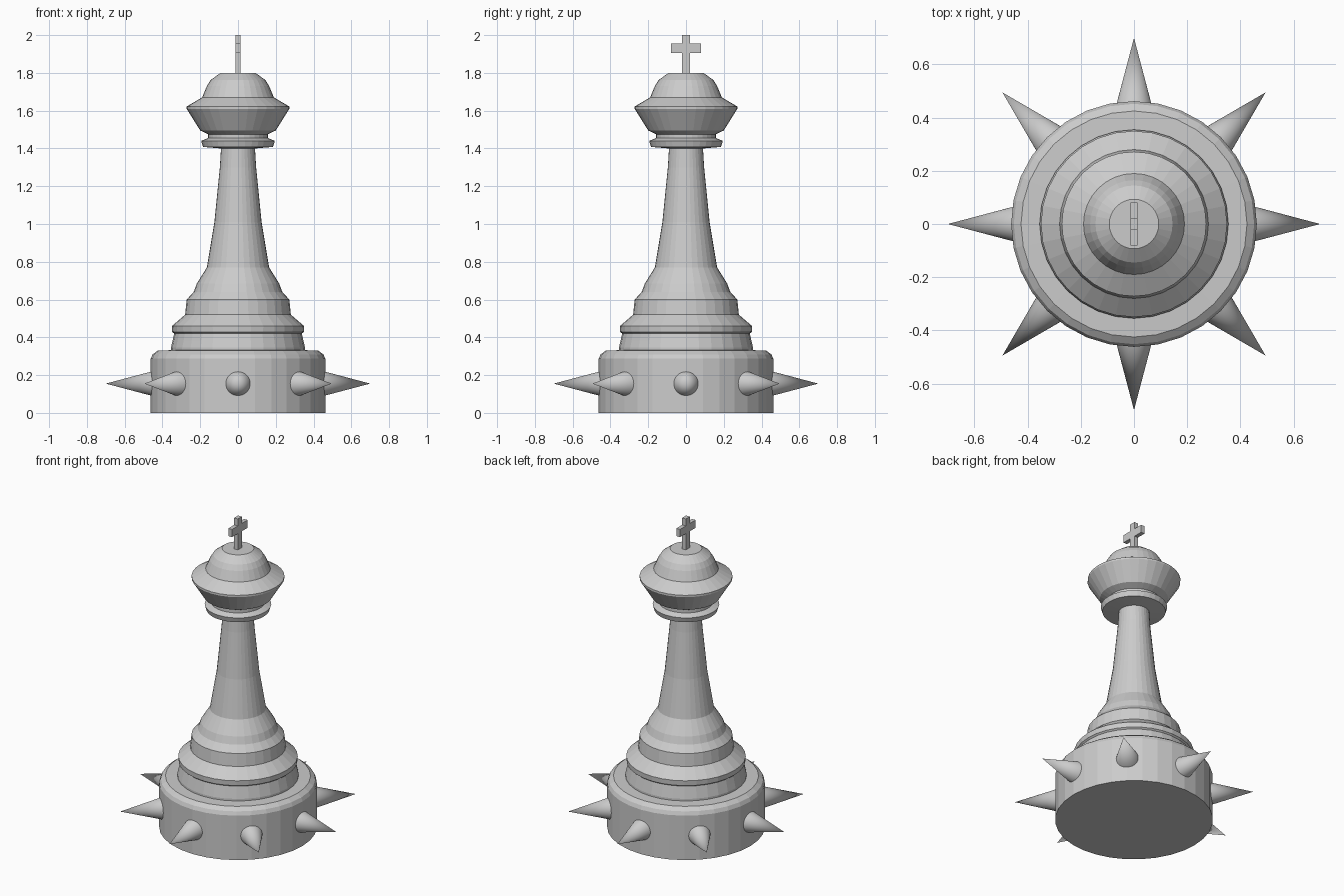
import bpy, bmesh
from math import cos, sin, pi, radians
from mathutils import Matrix, Vector

if "Cube" in bpy.data.objects:
    bpy.data.objects.remove(bpy.data.objects["Cube"])

SIDES = 32


def finish(bm, name):
    bmesh.ops.recalc_face_normals(bm, faces=bm.faces)
    mesh = bpy.data.meshes.new(name)
    bm.to_mesh(mesh)
    bm.free()
    obj = bpy.data.objects.new(name, mesh)
    bpy.context.collection.objects.link(obj)
    return obj


def lathe(name, profile):
    """Closed turned part from (radius, height) points, bottom to top."""
    bm = bmesh.new()
    rings = [[bm.verts.new((r * cos(2 * pi * i / SIDES), r * sin(2 * pi * i / SIDES), z))
              for i in range(SIDES)] for r, z in profile]
    for a, b in zip(rings, rings[1:]):
        for i in range(SIDES):
            j = (i + 1) % SIDES
            bm.faces.new((a[i], a[j], b[j], b[i]))
    bm.faces.new(rings[0][::-1])
    bm.faces.new(rings[-1])
    return finish(bm, name)


# Turned body: foot, stepped plinth, tapering stem, collar and crown in one profile
lathe("turned_body", [
    (0.462, 0.0), (0.462, 0.287), (0.452, 0.31), (0.425, 0.33),
    (0.355, 0.332), (0.355, 0.345), (0.347, 0.38), (0.338, 0.42),
    (0.348, 0.428), (0.35, 0.46), (0.28, 0.52),
    (0.272, 0.60), (0.235, 0.64), (0.218, 0.685), (0.165, 0.77),
    (0.125, 1.01), (0.096, 1.30), (0.09, 1.40),
    (0.185, 1.408), (0.195, 1.44), (0.158, 1.455), (0.158, 1.475),
    (0.20, 1.495), (0.272, 1.61), (0.272, 1.622),
    (0.19, 1.67), (0.165, 1.73), (0.145, 1.762), (0.093, 1.80)])

# Ring of spikes around the foot
bm = bmesh.new()
for i in range(8):
    a = i * pi / 4
    turn = Vector((cos(a), sin(a), 0)).to_track_quat('Z', 'Y').to_matrix().to_4x4()
    place = Matrix.Translation((0.56 * cos(a), 0.56 * sin(a), 0.155)) @ turn
    bmesh.ops.create_cone(bm, cap_ends=True, segments=32, radius1=0.074,
                          radius2=0, depth=0.28, matrix=place)
spikes = finish(bm, "foot_spikes")
for p in spikes.data.polygons:
    p.use_smooth = True
bpy.context.view_layer.objects.active = spikes
spikes.select_set(True)
bpy.ops.object.shade_smooth_by_angle(angle=radians(30))

# Cross finial: a post with side arms extruded from it
bm = bmesh.new()
outline = [(0.02, 1.79), (0.02, 1.905), (0.08, 1.905), (0.08, 1.955), (0.02, 1.955), (0.02, 2.0)]
outline += [(-y, z) for y, z in reversed(outline)]
face = bm.faces.new([bm.verts.new((-0.013, y, z)) for y, z in outline])
side = bmesh.ops.extrude_face_region(bm, geom=[face])["geom"]
bmesh.ops.translate(bm, vec=(0.026, 0, 0),
                    verts=[g for g in side if isinstance(g, bmesh.types.BMVert)])
# Close the back of the extrusion if it was left open
bmesh.ops.holes_fill(bm, edges=[e for e in bm.edges if e.is_boundary])
finish(bm, "cross_finial")
